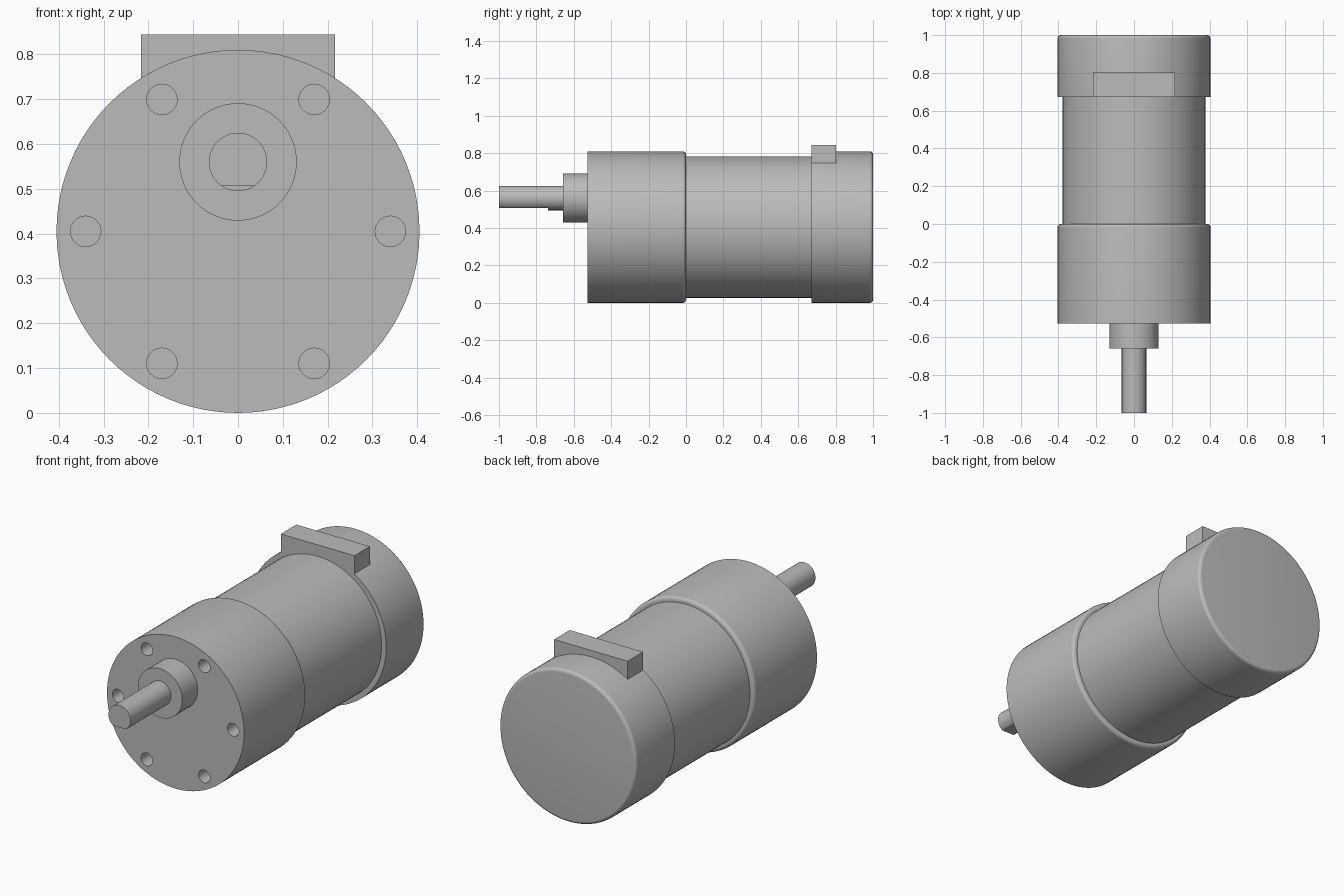
import bpy, bmesh
from math import sin, cos, pi, radians, asin
from mathutils import Vector, Matrix

cube = bpy.data.objects.get("Cube")
if cube:
    bpy.data.objects.remove(cube, do_unlink=True)

AXIS = 0.405          # height of the main axis, also the large radius
SHAFT_Z = 0.56        # height of the offset output shaft

metal = bpy.data.materials.new("grey metal")
metal.use_nodes = True
GREY = (0.5, 0.5, 0.5, 1)
metal.diffuse_color = GREY
bsdf = next(n for n in metal.node_tree.nodes if n.type == 'BSDF_PRINCIPLED')
bsdf.inputs["Base Color"].default_value = GREY


def finish(name, bm):
    bmesh.ops.recalc_face_normals(bm, faces=bm.faces)
    mesh = bpy.data.meshes.new(name)
    bm.to_mesh(mesh)
    bm.free()
    mesh.materials.append(metal)
    obj = bpy.data.objects.new(name, mesh)
    bpy.context.collection.objects.link(obj)
    return obj


def cylinder(name, r, y0, y1, x=0, z=AXIS, fillet=0, segments=96):
    """Cylinder along y; the rear rim may be rounded."""
    profile = [(r, y0)]
    if fillet:
        for i in range(7):
            a = i / 6 * pi / 2
            profile.append((r - fillet + fillet * cos(a), y1 - fillet + fillet * sin(a)))
    else:
        profile.append((r, y1))
    bm = bmesh.new()
    rings = []
    for pr, py in profile:
        rings.append([bm.verts.new((x + pr * cos(2 * pi * i / segments), py,
                                    z + pr * sin(2 * pi * i / segments)))
                      for i in range(segments)])
    for a, b in zip(rings, rings[1:]):
        for i in range(segments):
            j = (i + 1) % segments
            bm.faces.new((a[i], a[j], b[j], b[i]))
    bm.faces.new(rings[0])
    bm.faces.new(rings[-1])
    return finish(name, bm)


def box(name, lo, hi):
    lo, hi = Vector(lo), Vector(hi)
    bm = bmesh.new()
    bmesh.ops.create_cube(bm, size=1, matrix=Matrix.Translation((lo + hi) / 2)
                          @ Matrix.Diagonal((*(hi - lo), 1)))
    return finish(name, bm)


def cut(target, cutter):
    """Subtract the cutter, bake the result and drop the cutter."""
    cutter.hide_render = True
    mod = target.modifiers.new("cut", 'BOOLEAN')
    mod.operation = 'DIFFERENCE'
    mod.solver = 'EXACT'
    mod.object = cutter
    bpy.context.view_layer.objects.active = target
    bpy.ops.object.modifier_apply(modifier=mod.name)
    bpy.data.objects.remove(cutter, do_unlink=True)


# Main housing sections
gearbox = cylinder("gearbox_housing", AXIS, -0.527, 0, fillet=0.018)
body = cylinder("motor_body", 0.378, -0.01, 0.69)
cap = cylinder("rear_cap", AXIS, 0.672, 1, fillet=0.018)

# Ring of six mounting holes in the front plate
for k in range(6):
    a = k * pi / 3
    cut(gearbox, cylinder("hole_cutter", 0.034, -0.6, -0.42, x=0.34 * cos(a),
                          z=AXIS + 0.34 * sin(a), segments=32))

# Offset boss and D-shaped output shaft
boss = cylinder("shaft_boss", 0.131, -0.658, -0.52, z=SHAFT_Z, segments=64)
shaft = cylinder("output_shaft", 0.065, -1, -0.65, z=SHAFT_Z, segments=48)
cut(shaft, box("flat_cutter", (-0.1, -1.1, 0.4), (0.1, -0.738, 0.507)))

# Connector block, its underside following the curve of the rear cap
half = 0.217
reach = asin(half / AXIS)
outline = [(half, 0.844), (-half, 0.844)]
for i in range(25):
    a = -reach + 2 * reach * i / 24
    outline.append((AXIS * sin(a), AXIS + (AXIS - 0.001) * cos(a)))
bm = bmesh.new()
front = bm.faces.new([bm.verts.new((x, 0.672, z)) for x, z in outline])
moved = bmesh.ops.extrude_face_region(bm, geom=[front], use_keep_orig=True)["geom"]
bmesh.ops.translate(bm, vec=(0, 0.131, 0),
                    verts=[g for g in moved if isinstance(g, bmesh.types.BMVert)])
connector = finish("connector_block", bm)

# Smooth the round surfaces, keep the edges crisp
bpy.ops.object.select_all(action='DESELECT')
for obj in (gearbox, body, cap, boss, shaft, connector):
    obj.select_set(True)
bpy.context.view_layer.objects.active = gearbox
bpy.ops.object.shade_smooth_by_angle(angle=radians(30))
